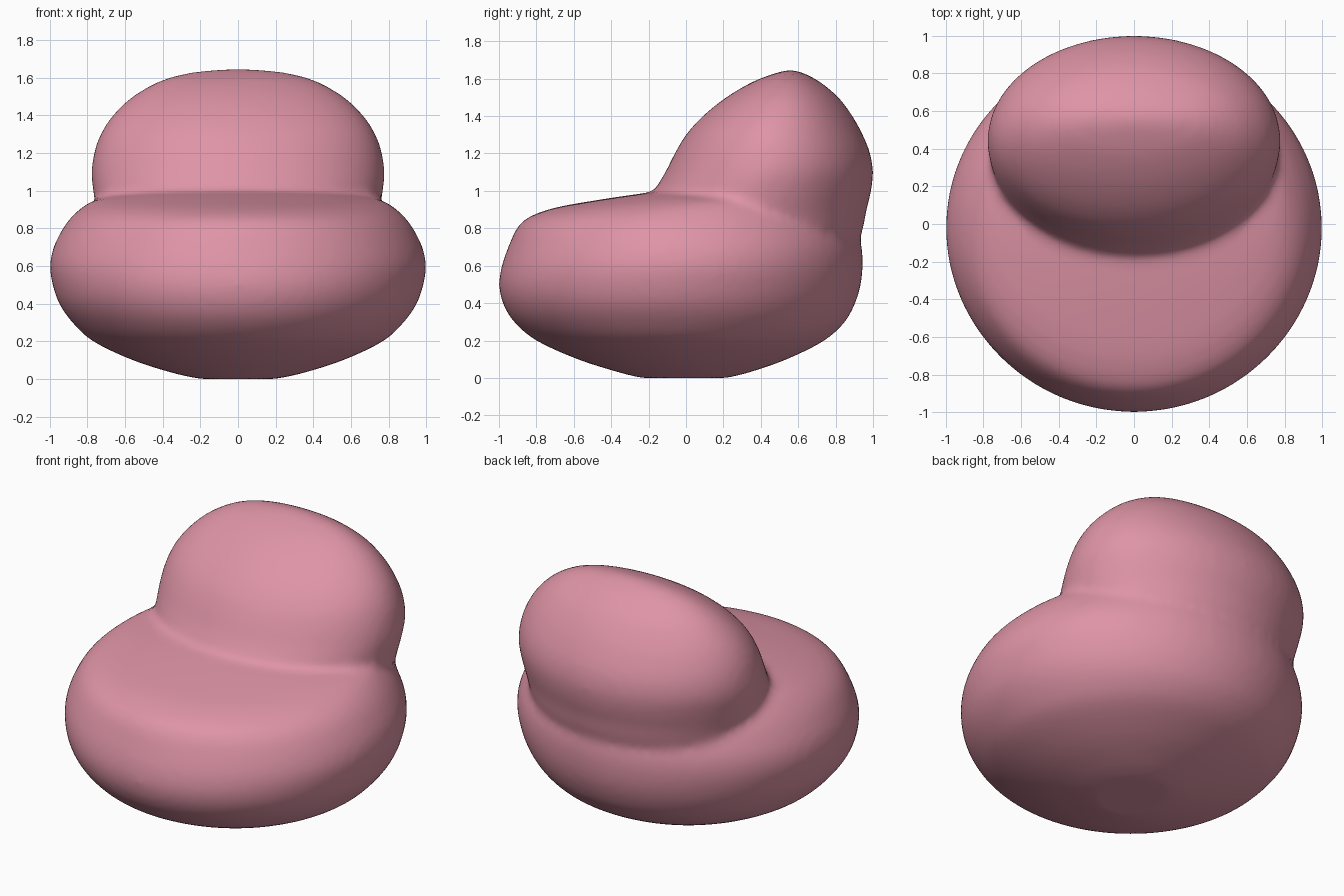
import bpy, bmesh, math

if "Cube" in bpy.data.objects:
    bpy.data.objects.remove(bpy.data.objects["Cube"])

pink = bpy.data.materials.new("dusty pink")
pink.diffuse_color = (0.73, 0.295, 0.38, 1)
pink.use_nodes = True
pink.node_tree.nodes["Principled BSDF"].inputs["Base Color"].default_value = pink.diffuse_color


def spline(rows, steps=5):
    """Smooth the list of cross-sections with a Catmull-Rom curve."""
    out = []
    for i in range(len(rows) - 1):
        a, b, c, d = (rows[max(i - 1, 0)], rows[i], rows[i + 1],
                      rows[min(i + 2, len(rows) - 1)])
        for s in range(steps):
            t = s / steps
            out.append([0.5 * (2 * q + (r - p) * t + (2 * p - 5 * q + 4 * r - u) * t * t
                               + (3 * q - p - 3 * r + u) * t ** 3)
                        for p, q, r, u in zip(a, b, c, d)])
    return out + [list(rows[-1])]


def add_cushion(bm, rows, sides=72):
    """Loft ellipses given as (height, half width, front y, back y)."""
    rings = []
    for z, w, front, back in spline(rows):
        mid, half = (front + back) / 2, (back - front) / 2
        rings.append([bm.verts.new((w * math.cos(2 * math.pi * k / sides),
                                    mid + half * math.sin(2 * math.pi * k / sides), z))
                      for k in range(sides)])
    for lo, hi in zip(rings, rings[1:]):
        for k in range(sides):
            j = (k + 1) % sides
            bm.faces.new((lo[k], lo[j], hi[j], hi[k]))
    bm.faces.new(rings[0][::-1])
    bm.faces.new(rings[-1])


bm = bmesh.new()
# Wide round seat
add_cushion(bm, [
    (0.00, 0.20, -0.24, 0.22), (0.03, 0.34, -0.36, 0.34), (0.10, 0.56, -0.58, 0.54),
    (0.20, 0.77, -0.80, 0.74), (0.30, 0.88, -0.92, 0.85), (0.40, 0.95, -0.98, 0.905),
    (0.50, 0.985, -1.0, 0.935), (0.60, 1.0, -0.985, 0.945), (0.70, 0.98, -0.95, 0.94),
    (0.80, 0.93, -0.905, 0.91), (0.86, 0.885, -0.84, 0.88), (0.91, 0.83, -0.70, 0.83),
    (0.95, 0.76, -0.48, 0.77), (0.98, 0.62, -0.28, 0.68), (1.00, 0.40, -0.12, 0.50)])
# Leaning backrest
add_cushion(bm, [
    (0.50, 0.60, 0.05, 0.80), (0.75, 0.70, -0.10, 0.93), (0.90, 0.75, -0.17, 0.965),
    (1.00, 0.77, -0.165, 0.99), (1.10, 0.778, -0.11, 1.0), (1.20, 0.765, -0.06, 0.985),
    (1.30, 0.73, 0.0, 0.945), (1.40, 0.665, 0.09, 0.89), (1.50, 0.56, 0.215, 0.815),
    (1.58, 0.42, 0.35, 0.72), (1.62, 0.29, 0.45, 0.65), (1.64, 0.15, 0.515, 0.60),
    (1.648, 0.03, 0.55, 0.57)])
mesh = bpy.data.meshes.new("bean_bag_chair")
bm.to_mesh(mesh)
bm.free()
mesh.materials.append(pink)
chair = bpy.data.objects.new("bean_bag_chair", mesh)
bpy.context.collection.objects.link(chair)
bpy.context.view_layer.objects.active = chair
chair.select_set(True)

# Fuse the cushions into one skin and soften the crease
fuse = chair.modifiers.new("fuse", 'REMESH')
fuse.mode = 'VOXEL'
fuse.voxel_size = 0.025
fuse.use_smooth_shade = True
soft = chair.modifiers.new("soften", 'SMOOTH')
soft.factor = 0.5
soft.iterations = 10
for name in ("fuse", "soften"):
    bpy.ops.object.modifier_apply(modifier=name)
for p in chair.data.polygons:
    p.use_smooth = True
if not chair.data.materials:
    chair.data.materials.append(pink)
